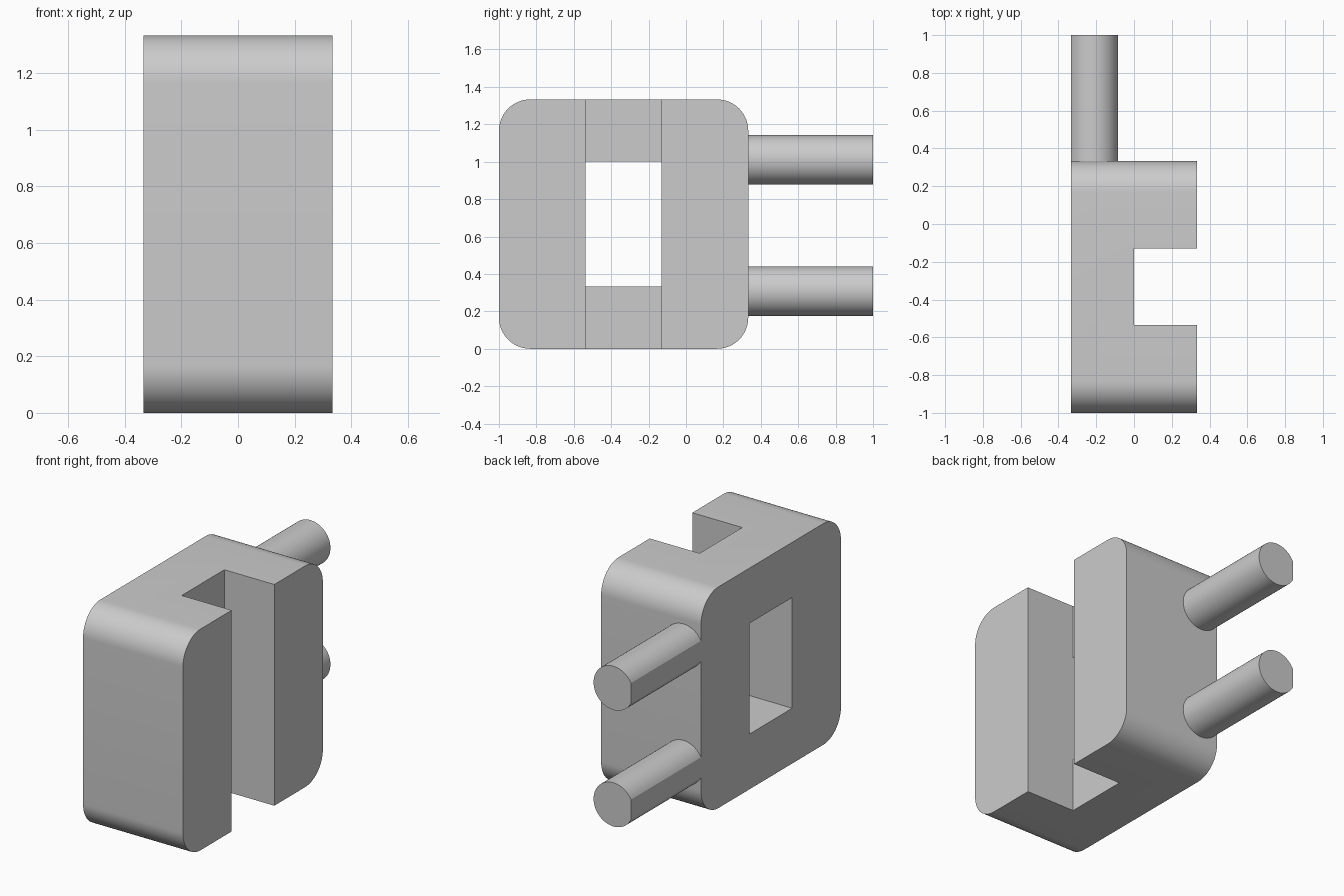
import bpy, bmesh, math
from mathutils import Vector

cube = bpy.data.objects.get("Cube")
if cube:
    bpy.data.objects.remove(cube, do_unlink=True)

# Single grey material
grey = bpy.data.materials.new("plain grey")
grey.use_nodes = True
colour = (0.6, 0.6, 0.6, 1)
grey.diffuse_color = colour
grey.node_tree.nodes["Principled BSDF"].inputs["Base Color"].default_value = colour

HALF_W = 0.333


def extrude_profile(name, points, offset):
    """Closed outline pushed along offset into a solid."""
    bm = bmesh.new()
    face = bm.faces.new([bm.verts.new(p) for p in points])
    grown = bmesh.ops.extrude_face_region(bm, geom=[face])["geom"]
    verts = [v for v in grown if isinstance(v, bmesh.types.BMVert)]
    bmesh.ops.translate(bm, verts=verts, vec=Vector(offset))
    bmesh.ops.recalc_face_normals(bm, faces=bm.faces)
    mesh = bpy.data.meshes.new(name)
    bm.to_mesh(mesh)
    bm.free()
    mesh.materials.append(grey)
    obj = bpy.data.objects.new(name, mesh)
    bpy.context.collection.objects.link(obj)
    return obj


def box(name, x, y, z):
    outline = [(x[0], y[0], z[0]), (x[0], y[1], z[0]),
               (x[0], y[1], z[1]), (x[0], y[0], z[1])]
    return extrude_profile(name, outline, (x[1] - x[0], 0, 0))


def smooth(obj):
    bpy.ops.object.select_all(action="DESELECT")
    obj.select_set(True)
    bpy.context.view_layer.objects.active = obj
    bpy.ops.object.shade_smooth_by_angle(angle=math.radians(30))


# Body: rounded square outline across the full width
R, STEPS = 0.167, 16
y0, y1, z0, z1 = -1, 0.333, 0, 1.333
corners = [(y1 - R, z1 - R), (y0 + R, z1 - R), (y0 + R, z0 + R), (y1 - R, z0 + R)]
outline = []
for i, (cy, cz) in enumerate(corners):
    for s in range(STEPS + 1):
        a = math.pi / 2 * (i + s / STEPS)
        outline.append((-HALF_W, cy + R * math.cos(a), cz + R * math.sin(a)))
body = extrude_profile("body", outline, (2 * HALF_W, 0, 0))

# Full-height channel and the window behind it
gap = (-0.536, -0.13)
cutters = [box("channel_cutter", (0, 1), gap, (-1, 2)),
           box("window_cutter", (-1, 0.5), gap, (0.333, 1))]
for cutter in cutters:
    mod = body.modifiers.new(cutter.name, "BOOLEAN")
    mod.operation = "DIFFERENCE"
    mod.solver = "EXACT"
    mod.object = cutter
    bpy.ops.object.select_all(action="DESELECT")
    bpy.context.view_layer.objects.active = body
    body.select_set(True)
    bpy.ops.object.modifier_apply(modifier=mod.name)
for cutter in cutters:
    bpy.data.objects.remove(cutter, do_unlink=True)
smooth(body)

# Round pins with a flat flush with the body side
PIN_R, PIN_X, ARC = 0.132, -0.216, 48
limit = math.acos((PIN_X + HALF_W) / PIN_R)
for name, z in (("lower_pin", 0.308), ("upper_pin", 1.01)):
    arc = []
    for s in range(ARC + 1):
        a = math.pi + limit + (2 * math.pi - 2 * limit) * s / ARC
        arc.append((PIN_X + PIN_R * math.cos(a), y1, z + PIN_R * math.sin(a)))
    # Sharp edges are kept where the arc meets the flat
    smooth(extrude_profile(name, arc, (0, 1 - y1, 0)))
